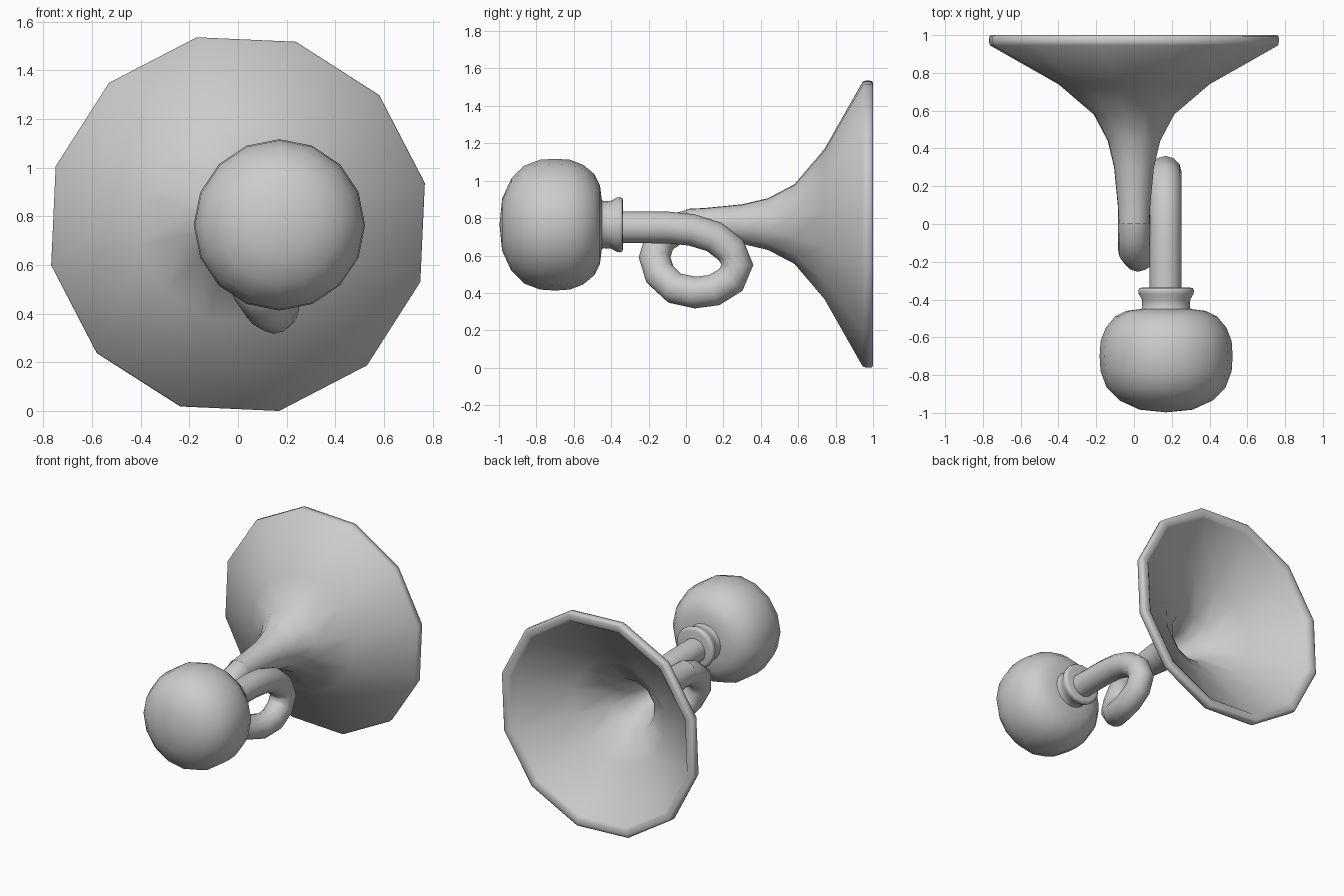
import bpy
import bmesh
from math import sin, cos, tau, radians
from mathutils import Vector

cube = bpy.data.objects.get("Cube")
if cube:
    bpy.data.objects.remove(cube)

grey = bpy.data.materials.new("plain_grey")
grey.use_nodes = True
colour = (0.6, 0.6, 0.6, 1)
grey.diffuse_color = colour
grey.node_tree.nodes["Principled BSDF"].inputs["Base Color"].default_value = colour


def make_object(name, bm):
    bmesh.ops.remove_doubles(bm, verts=bm.verts, dist=0.0005)
    bmesh.ops.recalc_face_normals(bm, faces=bm.faces)
    for face in bm.faces:
        face.smooth = True
    mesh = bpy.data.meshes.new(name)
    bm.to_mesh(mesh)
    bm.free()
    mesh.materials.append(grey)
    obj = bpy.data.objects.new(name, mesh)
    bpy.context.collection.objects.link(obj)
    return obj


def sweep(name, rings, sides, turn=0.0):
    """Skin circles given as (centre, direction, radius)."""
    bm = bmesh.new()
    loops = []
    up = Vector((1, 0, 0))
    for centre, direction, radius in rings:
        side = (up - direction * up.dot(direction)).normalized()
        other = side.cross(direction)
        up = side
        angles = [turn + tau * i / sides for i in range(sides)]
        loops.append([bm.verts.new(centre + radius * (side * cos(a) + other * sin(a)))
                      for a in angles])
    for a, b in zip(loops, loops[1:]):
        for i in range(sides):
            j = (i + 1) % sides
            bm.faces.new((a[i], a[j], b[j], b[i]))
    return make_object(name, bm)


def lathe(name, x, z, profile, sides, turn=0.0):
    """Turn (y, radius) points around an axis along y."""
    axis = Vector((0, 1, 0))
    return sweep(name, [(Vector((x, y, z)), axis, r) for y, r in profile], sides, turn)


# Flared bell: outer skin, rim, then inner skin
bell = [(0, 0.083), (0.1, 0.088), (0.3, 0.108), (0.44, 0.142), (0.58, 0.218),
        (0.74, 0.41), (0.945, 0.78), (0.965, 0.786), (0.995, 0.784), (1, 0.77),
        (1, 0.735), (0.985, 0.715), (0.95, 0.69), (0.77, 0.37), (0.61, 0.18),
        (0.46, 0.1), (0.3, 0.065), (0.15, 0)]
lathe("bell", 0, 0.768, bell, 12, -radians(17.6))

# Squeeze bulb with flattened ends
bulb = [(-0.997, 0), (-0.983, 0.14), (-0.935, 0.245), (-0.865, 0.315), (-0.78, 0.347),
        (-0.7, 0.352), (-0.62, 0.347), (-0.55, 0.32), (-0.49, 0.27), (-0.46, 0.21),
        (-0.45, 0.13), (-0.45, 0)]
lathe("bulb", 0.17, 0.765, bulb, 16)

# Collar between bulb and tube
collar = [(-0.47, 0.14), (-0.44, 0.126), (-0.4, 0.128), (-0.37, 0.145), (-0.352, 0.148),
          (-0.34, 0.142), (-0.336, 0.125), (-0.336, 0)]
lathe("collar", 0.17, 0.765, collar, 16)

# Looped tube from collar to bell
path = [(0.167, -0.4, 0.752), (0.167, -0.1, 0.75), (0.167, 0.03, 0.737), (0.167, 0.15, 0.7),
        (0.167, 0.24, 0.63), (0.167, 0.275, 0.55), (0.167, 0.24, 0.47), (0.165, 0.15, 0.415),
        (0.15, 0.05, 0.402), (0.11, -0.06, 0.425), (0.06, -0.14, 0.5), (0.02, -0.168, 0.59),
        (0, -0.14, 0.68), (0, -0.06, 0.742), (0, 0.03, 0.762), (0, 0.1, 0.768)]
points = [Vector(p) for p in path]
tube = []
for i, p in enumerate(points):
    before, after = points[max(i - 1, 0)], points[min(i + 1, len(points) - 1)]
    tube.append((p, (after - before).normalized(), 0.085))
sweep("looped_tube", tube, 12)
